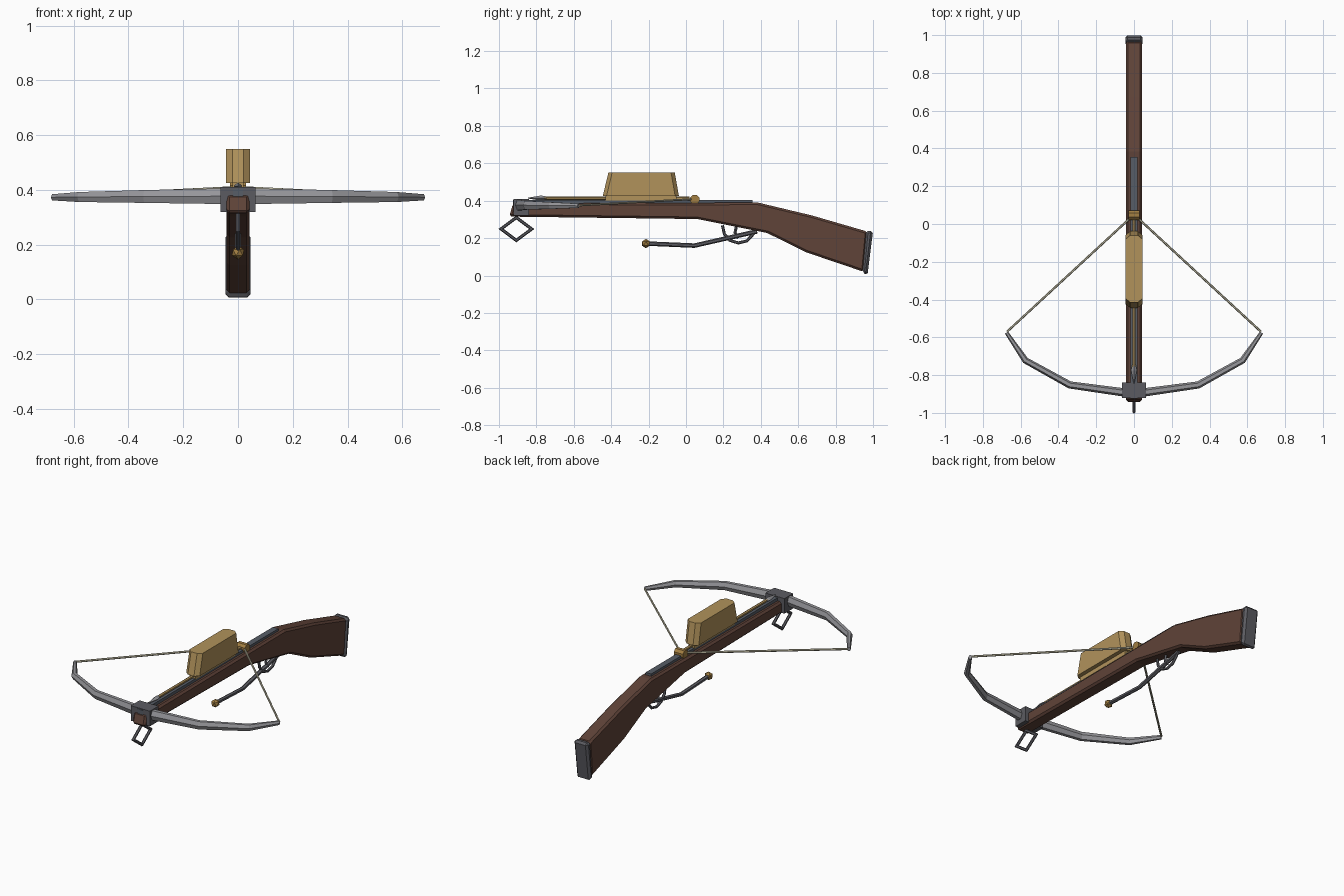
import bpy, bmesh, math
from mathutils import Vector

if "Cube" in bpy.data.objects:
    bpy.data.objects.remove(bpy.data.objects["Cube"])


def material(name, rgb):
    m = bpy.data.materials.new(name)
    m.diffuse_color = (*rgb, 1)
    m.use_nodes = True
    m.node_tree.nodes["Principled BSDF"].inputs["Base Color"].default_value = m.diffuse_color
    return m


WOOD = material("brown wood", (0.115, 0.056, 0.040))
GOLD = material("tan brass", (0.44, 0.29, 0.105))
BRASS = material("dark brass", (0.36, 0.21, 0.055))
STEEL = material("light steel", (0.31, 0.31, 0.33))
IRON = material("dark iron", (0.105, 0.105, 0.12))
RAIL = material("blue grey iron", (0.095, 0.11, 0.135))
CORD = material("cream cord", (0.55, 0.52, 0.38))


def finish(name, bm, mat, bevel=0):
    bmesh.ops.recalc_face_normals(bm, faces=bm.faces)
    me = bpy.data.meshes.new(name)
    bm.to_mesh(me)
    bm.free()
    ob = bpy.data.objects.new(name, me)
    bpy.context.collection.objects.link(ob)
    me.materials.append(mat)
    if bevel:
        b = ob.modifiers.new("chamfer", 'BEVEL')
        b.width, b.segments = bevel, 1
        b.limit_method, b.angle_limit = 'ANGLE', math.radians(50)
    return ob


def loft(name, rings, mat, closed=False, bevel=0):
    """Skin a list of equal-sized rings of points; cap the ends unless closed."""
    bm = bmesh.new()
    vs = [[bm.verts.new(p) for p in r] for r in rings]
    n = len(vs[0])
    pairs = list(zip(vs, vs[1:])) + ([(vs[-1], vs[0])] if closed else [])
    for a, b in pairs:
        for i in range(n):
            j = (i + 1) % n
            bm.faces.new((a[i], a[j], b[j], b[i]))
    if not closed:
        bm.faces.new(vs[0])
        bm.faces.new(vs[-1])
    return finish(name, bm, mat, bevel)


def side_profile(name, pts, half, mat, bevel=0):
    """Extrude a (y, z) outline across x."""
    return loft(name, [[(x, y, z) for y, z in pts] for x in (-half, half)], mat, bevel=bevel)


def box(name, lo, hi, mat, bevel=0):
    pts = [(lo[1], lo[2]), (hi[1], lo[2]), (hi[1], hi[2]), (lo[1], hi[2])]
    return side_profile(name, pts, hi[0], mat, bevel)


def tube(name, path, radius, mat, sides=6, closed=False, up=(1, 0, 0)):
    """Sweep a polygon along a path; radius is one number or (across, up) pairs per point."""
    path = [Vector(p) for p in path]
    n, rings = len(path), []
    for i, p in enumerate(path):
        a = path[i - 1] if i or closed else p
        b = path[(i + 1) % n] if i < n - 1 or closed else p
        u = Vector(up)
        d1 = (p - a).normalized()
        d2 = (b - p).normalized()
        t = (d1 + d2).normalized()
        s = t.cross(u).normalized()
        miter = 1 / max(0.5, t.dot(d2 if d2.length else d1))
        rs, ru = radius[i] if isinstance(radius, list) else (radius, radius)
        rings.append([p + s * rs * miter * math.cos(k * math.tau / sides)
                      + u * ru * math.sin(k * math.tau / sides) for k in range(sides)])
    return loft(name, rings, mat, closed)


# wooden stock and butt plate
side_profile("stock", [(-0.945, 0.315), (0.06, 0.302), (0.435, 0.227), (0.64, 0.125),
                       (0.95, 0.02), (0.97, 0.235), (0.67, 0.322), (0.385, 0.39),
                       (-0.925, 0.385)], 0.042, WOOD, 0.011)
side_profile("butt_plate", [(0.942, 0.018), (0.97, 0.0), (1.0, 0.238), (0.962, 0.24)],
             0.046, IRON, 0.012)

# bolt rail on top of the stock
box("bolt_rail", (-0.018, -0.925, 0.375), (0.018, 0.355, 0.404), RAIL)

# iron block holding the bow: two cheeks and a top bridge
for s, side in ((-1, "left"), (1, "right")):
    x0, x1 = sorted((s * 0.036, s * 0.063))
    loft(f"bow_block_{side}", [[(x, -0.922, 0.32), (x, -0.84, 0.32), (x, -0.84, 0.41),
                                (x, -0.922, 0.41)] for x in (x0, x1)], IRON)
box("bow_block_bridge", (-0.063, -0.922, 0.378), (0.063, -0.84, 0.41), IRON)

# curved steel bow
half = [(0.675, -0.575, 0.373, 0.010, 0.013), (0.575, -0.722, 0.374, 0.017, 0.021),
        (0.34, -0.852, 0.376, 0.019, 0.027), (0.05, -0.892, 0.377, 0.022, 0.033)]
arc = half + [(-x, *r) for x, *r in reversed(half)]
tube("bow", [p[:3] for p in arc], [p[3:] for p in arc], STEEL, up=(0, 0, 1))

# drawn bowstring
tube("bowstring", [(-0.672, -0.57, 0.375), (-0.022, 0.03, 0.408), (0.022, 0.03, 0.408),
                   (0.672, -0.57, 0.375)], 0.006, CORD, up=(0, 0, 1))

# string catch
loft("string_catch", [[(x, 0.047 + 0.027 * math.cos((k + .5) * math.tau / 8),
                        0.406 + 0.027 * math.sin((k + .5) * math.tau / 8)) for k in range(8)]
                      for x in (-0.03, 0.03)], BRASS)

# magazine with chamfered corners and sloping ends
rings = []
for y0, y1, z in ((-0.445, -0.038, 0.425), (-0.415, -0.06, 0.55)):
    rings.append([(-0.02, y0, z), (0.02, y0, z), (0.044, y0 + 0.02, z), (0.044, y1 - 0.02, z),
                  (0.02, y1, z), (-0.02, y1, z), (-0.044, y1 - 0.02, z), (-0.044, y0 + 0.02, z)])
loft("magazine", rings, GOLD)
box("magazine_neck", (-0.02, -0.43, 0.40), (0.02, -0.05, 0.428), GOLD)

# loaded bolt
tube("bolt_shaft", [(0, -0.77, 0.414), (0, 0.02, 0.414)], 0.009, GOLD)
tube("bolt_head", [(0, -0.845, 0.414), (0, -0.775, 0.414), (0, -0.745, 0.414)],
     [(0.002, 0.002), (0.014, 0.016), (0.009, 0.009)], STEEL, sides=4)

# foot stirrup under the nose
tube("stirrup", [(0, -0.907 + 0.082 * math.cos(k * math.tau / 4),
                  0.249 + 0.061 * math.sin(k * math.tau / 4)) for k in range(4)],
     0.0085, IRON, closed=True)

# cocking lever with brass knob, trigger guard and trigger
tube("lever", [(0, -0.21, 0.171), (0, 0.045, 0.160), (0, 0.38, 0.236)], 0.012, IRON)
bm = bmesh.new()
bmesh.ops.create_icosphere(bm, subdivisions=1, radius=0.025)
bmesh.ops.translate(bm, verts=bm.verts, vec=(0, -0.214, 0.171))
finish("lever_knob", bm, BRASS)
tube("trigger_guard", [(0, 0.195, 0.268), (0, 0.205, 0.222), (0, 0.235, 0.188), (0, 0.28, 0.174),
                       (0, 0.325, 0.185), (0, 0.36, 0.222), (0, 0.37, 0.245)], 0.008, IRON)
tube("trigger", [(0, 0.27, 0.265), (0, 0.262, 0.23), (0, 0.28, 0.2)], 0.008, IRON, sides=4)
